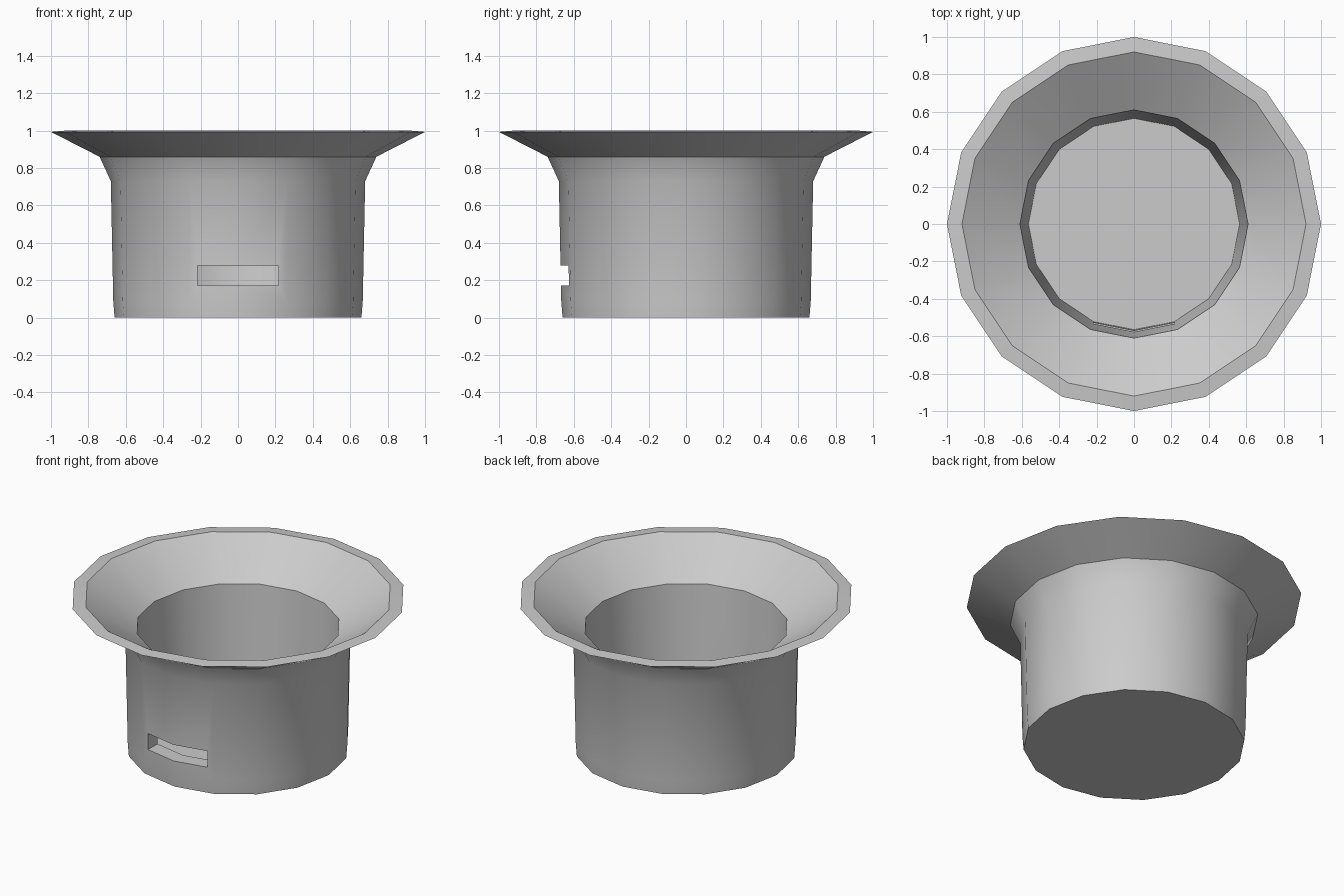
import bpy, bmesh, math

if "Cube" in bpy.data.objects:
    bpy.data.objects.remove(bpy.data.objects["Cube"])

SIDES = 16

# Cross-section (radius, height): outside going up, over the rim, down the inside
PROFILE = [(0.66, 0), (0.667, 0.09), (0.68, 0.73), (0.74, 0.86), (1.0, 0.993),
           (0.92, 1.0), (0.61, 0.8), (0.565, 0.1)]


def lathe(name, profile):
    bm = bmesh.new()
    rings = []
    for r, z in profile:
        rings.append([bm.verts.new((r * math.cos(2 * math.pi * i / SIDES),
                                    r * math.sin(2 * math.pi * i / SIDES), z))
                      for i in range(SIDES)])
    for a, b in zip(rings, rings[1:]):
        for i in range(SIDES):
            j = (i + 1) % SIDES
            bm.faces.new((a[i], a[j], b[j], b[i]))
    # underside and inner floor
    bm.faces.new(rings[0][::-1])
    bm.faces.new(rings[-1])
    bmesh.ops.recalc_face_normals(bm, faces=bm.faces)
    mesh = bpy.data.meshes.new(name)
    bm.to_mesh(mesh)
    bm.free()
    obj = bpy.data.objects.new(name, mesh)
    bpy.context.collection.objects.link(obj)
    return obj


pot = lathe("flared_pot", PROFILE)

# Slot cut through the front wall
bpy.ops.mesh.primitive_cube_add(size=1, location=(0, -0.6, 0.225))
cutter = bpy.context.object
cutter.name = "slot_cutter"
cutter.scale = (0.433, 0.4, 0.107)
cutter.hide_render = True

cut = pot.modifiers.new("front_slot", 'BOOLEAN')
cut.operation = 'DIFFERENCE'
cut.solver = 'EXACT'
cut.object = cutter
bpy.ops.object.select_all(action='DESELECT')
pot.select_set(True)
bpy.context.view_layer.objects.active = pot
bpy.ops.object.modifier_apply(modifier=cut.name)
bpy.data.objects.remove(cutter)

# Smooth walls with crisp rim, neck and base
bpy.ops.object.shade_smooth_by_angle(angle=math.radians(30))
